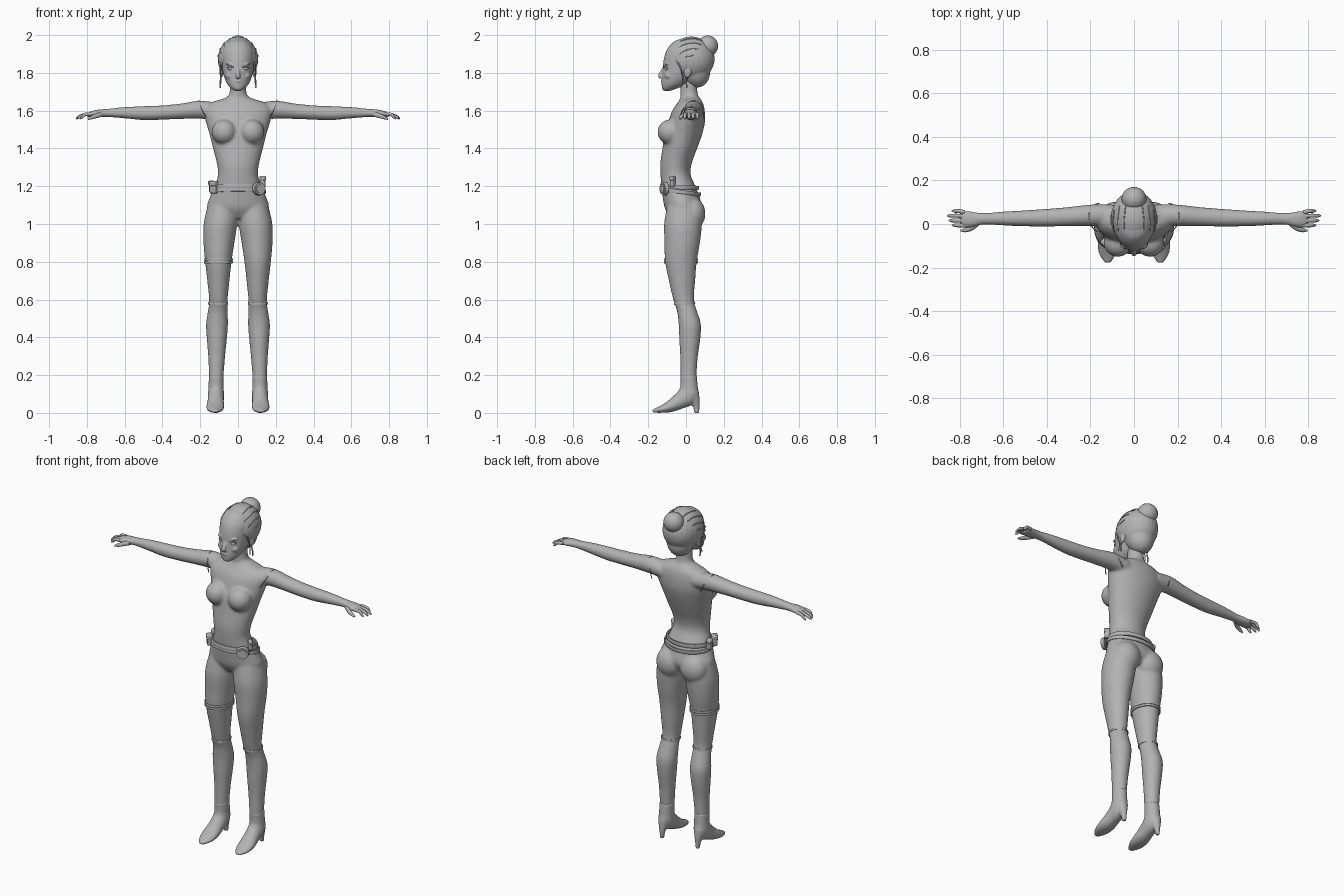
import bpy, bmesh, math
from mathutils import Vector, Matrix

if "Cube" in bpy.data.objects:
    bpy.data.objects.remove(bpy.data.objects["Cube"])

GREY = (0.45, 0.45, 0.45, 1)
mat = bpy.data.materials.new("plain grey")
mat.use_nodes = True
mat.diffuse_color = GREY
mat.node_tree.nodes["Principled BSDF"].inputs["Base Color"].default_value = GREY
X, Y, Z = Vector((1, 0, 0)), Vector((0, 1, 0)), Vector((0, 0, 1))
SIDES = (1, -1)


def catmull(pts, steps=4):
    out = []
    for i in range(len(pts) - 1):
        a, b, c, d = (pts[max(i - 1, 0)], pts[i], pts[i + 1], pts[min(i + 2, len(pts) - 1)])
        for k in range(steps):
            t = k / steps
            out.append([q + t / 2 * (r - p + t * (2 * p - 5 * q + 4 * r - s + t * (3 * (q - r) + s - p)))
                        for p, q, r, s in zip(a, b, c, d)])
    return out + [list(pts[-1])]


def tube(bm, pts, side=X, axis=None, mirror=1, n=24):
    """Smooth closed loft through (x, y, z, radius along side, other radius)."""
    rows = catmull(pts)
    cens = [Vector(r[:3]) for r in rows]
    rings = []
    for i, row in enumerate(rows):
        tan = axis or (cens[min(i + 1, len(cens) - 1)] - cens[max(i - 1, 0)])
        other = tan.cross(side).normalized()
        ring = []
        for k in range(n):
            a = math.tau * k / n
            p = cens[i] + side * row[3] * math.cos(a) + other * row[4] * math.sin(a)
            ring.append(bm.verts.new((p.x * mirror, p.y, p.z)))
        rings.append(ring)
    for a, b in zip(rings, rings[1:]):
        for k in range(n):
            bm.faces.new((a[k], a[k - 1], b[k - 1], b[k]))
    bm.faces.new(rings[0])
    bm.faces.new(rings[-1])


def ball(bm, pos, size, tilt=0, mirror=1):
    m = Matrix.Translation((pos[0] * mirror, pos[1], pos[2])) @ Matrix.Rotation(tilt, 4, 'X')
    bmesh.ops.create_uvsphere(bm, u_segments=24, v_segments=16, radius=1,
                              matrix=m @ Matrix.Diagonal((*size, 1)))


def finish(name, bm, voxel=0, smooth=6):
    bmesh.ops.recalc_face_normals(bm, faces=bm.faces)
    mesh = bpy.data.meshes.new(name)
    bm.to_mesh(mesh)
    bm.free()
    mesh.materials.append(mat)
    ob = bpy.data.objects.new(name, mesh)
    bpy.context.collection.objects.link(ob)
    bpy.ops.object.select_all(action='DESELECT')
    ob.select_set(True)
    bpy.context.view_layer.objects.active = ob
    bpy.ops.object.shade_smooth_by_angle(angle=math.radians(50))
    if voxel:
        # blend overlapping forms into one skin
        r = ob.modifiers.new("blend", 'REMESH')
        r.mode, r.voxel_size, r.use_smooth_shade = 'VOXEL', voxel, True
        s = ob.modifiers.new("soften", 'SMOOTH')
        s.factor, s.iterations = 0.5, smooth
    return ob


def band(name, cen, rx, ry, h, thick, tilt=0, roll=0, n=48):
    """Elliptical strap with a rounded section."""
    bm = bmesh.new()
    m = Matrix.Translation(cen) @ Matrix.Rotation(roll, 4, 'Y') @ Matrix.Rotation(tilt, 4, 'X')
    rings = []
    for k in range(n):
        a = math.tau * k / n
        rings.append([bm.verts.new(m @ Vector(((rx + u * thick) * math.cos(a), (ry + u * thick) * math.sin(a), v * h)))
                      for u, v in ((0, -.5), (.8, -.5), (1, -.3), (1, .3), (.8, .5), (0, .5))])
    for i, a in enumerate(rings):
        b = rings[i - 1]
        for k in range(6):
            bm.faces.new((a[k], a[k - 1], b[k - 1], b[k]))
    return finish(name, bm)


def cord(name, pts, r, mirror=1):
    bm = bmesh.new()
    tube(bm, [(*p, r, r) for p in pts], Vector((.6, .64, .48)), mirror=mirror, n=8)
    return finish(name, bm)


# Body: torso, neck, bust, seat, legs and arms
bm = bmesh.new()
tube(bm, [(0, -.01, 1.03, .07, .07), (0, -.013, 1.08, .16, .098), (0, -.025, 1.14, .15, .098),
          (0, -.04, 1.2, .124, .09), (0, -.055, 1.26, .106, .08), (0, -.053, 1.32, .112, .083),
          (0, -.033, 1.4, .132, .092), (0, -.013, 1.48, .152, .1), (0, .003, 1.54, .17, .097),
          (0, .013, 1.6, .18, .086), (0, .022, 1.64, .15, .068), (0, .022, 1.665, .075, .053),
          (0, .016, 1.69, .046, .046), (0, .01, 1.78, .042, .045)], axis=Z, n=40)
for s in SIDES:
    ball(bm, (.074, -.085, 1.487), (.066, .066, .066), mirror=s)
    ball(bm, (.08, .035, 1.055), (.08, .068, .085), mirror=s)
    tube(bm, [(.08, -.01, 1.1, .08, .09), (.093, -.016, 1, .089, .1), (.101, -.02, .9, .082, .094),
              (.104, -.027, .8, .07, .084), (.104, -.021, .7, .059, .07), (.104, -.013, .6, .049, .055),
              (.107, .005, .54, .052, .053), (.111, .02, .47, .058, .059), (.112, .02, .39, .053, .056),
              (.113, .016, .3, .045, .047), (.115, .013, .2, .039, .043), (.116, .013, .13, .037, .042)],
         axis=Z, mirror=s)
    tube(bm, [(.1, .04, 1.595, .05, .045), (.2, .04, 1.605, .049, .048), (.3, .034, 1.597, .044, .041),
              (.4, .029, 1.59, .041, .038), (.5, .026, 1.587, .037, .037), (.6, .025, 1.589, .032, .03),
              (.69, .024, 1.588, .027, .022), (.74, .021, 1.586, .036, .02), (.775, .022, 1.582, .039, .016),
              (.8, .024, 1.577, .034, .01)], side=Y, axis=X, mirror=s)
finish("body", bm, .008)

for s, side in zip(SIDES, ("left", "right")):
    # Fingers and thumb
    bm = bmesh.new()
    for i in range(4):
        y, reach = -.006 + .02 * i, (.835, .85, .856, .835)[i]
        tube(bm, [(.775, y, 1.583, .01, .01), (.81, y + .002 * i, 1.58, .009, .009),
                  (reach - .012, y + .002 * i, 1.567, .008, .008), (reach, y + .002 * i, 1.556, .003, .003)],
             side=Y, mirror=s, n=10)
    tube(bm, [(.715, .005, 1.583, .015, .014), (.745, -.018, 1.574, .013, .012),
              (.775, -.028, 1.563, .01, .009), (.795, -.03, 1.555, .004, .004)], side=Y, mirror=s, n=12)
    finish(side + "_fingers", bm)

    # Pointed shoe with a slim heel
    bm = bmesh.new()
    tube(bm, [(.115, .013, .2, .04, .044), (.116, .016, .14, .04, .046), (.117, .01, .095, .043, .055),
              (.118, -.035, .062, .043, .043), (.12, -.085, .034, .047, .031),
              (.121, -.135, .018, .04, .018), (.121, -.178, .009, .014, .008)], mirror=s)
    tube(bm, [(.118, .035, .11, .034, .034), (.118, .042, .07, .026, .03), (.118, .055, .03, .014, .017),
              (.118, .056, 0, .012, .014)], axis=-Z, mirror=s)
    finish(side + "_shoe", bm, .006, 3)
    band(side + "_boot_cuff", (s * .105, -.007, .58), .05, .053, .012, .003, tilt=.06)

    # Sleeve seam over the shoulder
    cord(side + "_shoulder_seam", [(.17, -.035, 1.565), (.195, -.01, 1.615), (.205, .025, 1.648),
                                   (.205, .05, 1.65), (.185, .085, 1.615), (.16, .095, 1.555)], .003, s)

# Head with nose, lips, brows and chin
bm = bmesh.new()
tube(bm, [(0, -.1, 1.704, .012, .012), (0, -.09, 1.715, .032, .035), (0, -.063, 1.74, .056, .066),
          (0, -.037, 1.78, .074, .09), (0, -.013, 1.83, .085, .11), (0, -.003, 1.88, .09, .113),
          (0, .005, 1.925, .086, .105), (0, .01, 1.965, .06, .075), (0, .01, 1.982, .02, .03)], axis=Z, n=32)
tube(bm, [(0, -.113, 1.83, .009, .008), (0, -.127, 1.805, .01, .01), (0, -.136, 1.785, .013, .012),
          (0, -.13, 1.774, .013, .008)], n=12)
ball(bm, (0, -.12, 1.757), (.022, .014, .006))
ball(bm, (0, -.118, 1.746), (.019, .013, .007))
ball(bm, (0, -.113, 1.72), (.02, .014, .013))
for s in SIDES:
    ball(bm, (.037, -.1, 1.846), (.027, .015, .007), mirror=s)
    ball(bm, (.04, -.088, 1.785), (.026, .026, .022), mirror=s)
finish("head", bm, .004, 3)

for s, side in zip(SIDES, ("left", "right")):
    bm = bmesh.new()
    ball(bm, (.037, -.101, 1.822), (.018, .014, .009), mirror=s)
    finish(side + "_eye", bm)
    cord(side + "_upper_lid", [(.016, -.112, 1.821), (.03, -.118, 1.832), (.045, -.11, 1.832),
                               (.058, -.096, 1.824)], .003, s)
    bm = bmesh.new()
    ball(bm, (.088, .01, 1.808), (.01, .02, .033), -.2, mirror=s)
    finish(side + "_ear", bm)
    cord(side + "_earring", [(.09, .0, 1.775), (.095, .002, 1.75), (.095, .004, 1.722)], .004, s)

# Swept back hair, cut off along the hairline
bm = bmesh.new()
ball(bm, (0, .025, 1.872), (.107, .127, .12), .25)
ball(bm, (0, .045, 1.82), (.08, .08, .1), .35)
bmesh.ops.bisect_plane(bm, geom=bm.verts[:] + bm.edges[:] + bm.faces[:], plane_co=(0, -.09, 1.925),
                       plane_no=(0, -.87, -.5), clear_outer=True)
bmesh.ops.holes_fill(bm, edges=[e for e in bm.edges if e.is_boundary])
finish("hair", bm, .005, 4)
bm = bmesh.new()
ball(bm, (0, .115, 1.942), (.057, .055, .056))
finish("hair_bun", bm)
for s in SIDES:
    for i in range(4):
        # fine locks combed towards the bun
        pts = []
        for k in range(6):
            t, a = k / 5, .35 + .33 * i
            lat = a + .1 * math.sin(t * math.pi)
            v = Matrix.Rotation(.25, 3, 'X') @ Vector((.107 * math.sin(lat), .127 * math.cos(lat) * (1.5 * t - .75),
                                                      .12 * math.cos(lat) * math.sqrt(1 - (1.5 * t - .75) ** 2)))
            pts.append(v + Vector((0, .025, 1.872)))
        cord(f"hair_lock_{i}", pts, .003, s)
    cord("loose_strand", [(.088, -.04, 1.86), (.092, -.025, 1.81), (.089, -.015, 1.77), (.093, -.02, 1.735)], .003, s)

# Double belt slung round the hips
band("upper_belt", (0, -.035, 1.195), .129, .095, .022, .009, tilt=-.04)
band("lower_belt", (0, -.028, 1.17), .138, .099, .02, .009, tilt=-.13)

# Round buckle, pouches and holster on the belt
bm = bmesh.new()
for r, d in ((.036, .02), (.026, .028)):
    bmesh.ops.create_cone(bm, cap_ends=True, segments=20, radius1=r, radius2=r * .9, depth=d,
                          matrix=Matrix.Translation((.112, -.116, 1.187)) @ Matrix.Rotation(.5, 4, 'Z')
                          @ Matrix.Rotation(math.pi / 2, 4, 'X'))
finish("round_buckle", bm)


def pouch(name, pos, size, turn):
    bm = bmesh.new()
    m = Matrix.Translation(pos) @ Matrix.Rotation(turn, 4, 'Z')
    bmesh.ops.create_cube(bm, size=1, matrix=m @ Matrix.Diagonal((*size, 1)))
    flap = m @ Matrix.Translation((0, -.004, size[2] * .28))
    bmesh.ops.create_cube(bm, size=1, matrix=flap @ Matrix.Diagonal((size[0] * 1.1, size[1], size[2] * .4, 1)))
    ob = finish(name, bm)
    b = ob.modifiers.new("rounded", 'BEVEL')
    b.width, b.segments = .006, 2


pouch("front_right_pouch", (-.128, -.085, 1.195), (.04, .03, .065), -.8)
pouch("side_right_pouch", (-.14, -.02, 1.2), (.035, .025, .06), -1.45)
pouch("front_left_pouch", (.13, -.07, 1.225), (.02, .03, .06), .9)

# Thigh garter
band("thigh_garter_top", (-.104, -.027, .812), .071, .084, .012, .006)
band("thigh_garter_bottom", (-.104, -.027, .798), .07, .083, .012, .007)
